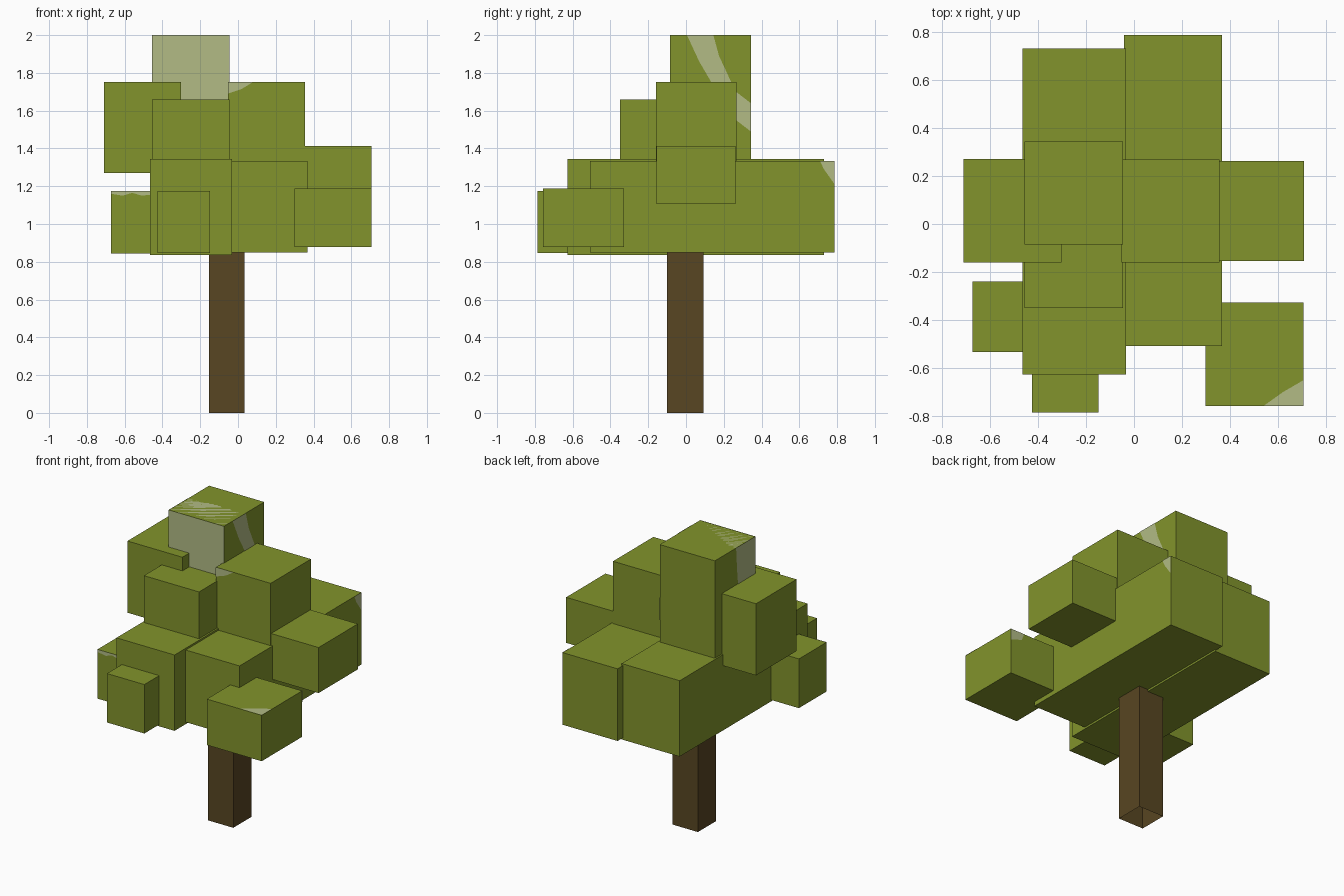
import bpy, bmesh


def material(name, rgb):
    m = bpy.data.materials.new(name)
    m.diffuse_color = (*rgb, 1)
    return m


LEAF = material("leaf_green", (0.223, 0.296, 0.025))
PALE = material("pale_leaf", (0.445, 0.497, 0.235))
BARK = material("bark_brown", (0.098, 0.061, 0.016))


def finish(name, bm, mat):
    mesh = bpy.data.meshes.new(name)
    bm.to_mesh(mesh)
    bm.free()
    mesh.materials.append(mat)
    ob = bpy.data.objects.new(name, mesh)
    bpy.context.collection.objects.link(ob)
    return ob


def box(name, x, y, z, mat=LEAF, open_bottom=False):
    """Box from three (min, max) ranges."""
    bm = bmesh.new()
    bmesh.ops.create_cube(bm, size=1)
    for v in bm.verts:
        for i, r in enumerate((x, y, z)):
            v.co[i] = r[0] if v.co[i] < 0 else r[1]
    if open_bottom:
        bm.normal_update()
        low = [f for f in bm.faces if f.normal.z < -0.5]
        bmesh.ops.delete(bm, geom=low, context='FACES_ONLY')
    finish(name, bm, mat)


def patch(name, axis, side, level, points):
    """Flat pale patch laid on the box face at axis = level, facing side."""
    bm = bmesh.new()
    verts = []
    for p in points:
        co = list(p)
        co.insert(axis, level + side * 0.002)
        verts.append(bm.verts.new(co))
    f = bm.faces.new(verts)
    f.normal_update()
    if f.normal[axis] * side < 0:
        f.normal_flip()
    finish(name, bm, PALE)


# Trunk, open at the base
box("trunk", (-0.153, 0.035), (-0.10, 0.092), (0, 0.90), BARK, True)

# Large lower foliage
box("lower_foliage_left", (-0.465, -0.033), (-0.627, 0.731), (0.835, 1.345))
box("lower_foliage_right", (-0.042, 0.367), (-0.508, 0.787), (0.848, 1.333))

# Upper foliage
box("top_foliage", (-0.455, -0.045), (-0.085, 0.343), (1.30, 2.0))
box("upper_foliage_left", (-0.71, -0.302), (-0.16, 0.27), (1.27, 1.752))
box("upper_foliage_right", (-0.053, 0.355), (-0.16, 0.268), (1.27, 1.752))
box("upper_foliage_front", (-0.455, -0.045), (-0.35, 0.08), (1.30, 1.66))

# Small outer clumps
box("side_clump_right", (0.30, 0.708), (-0.155, 0.262), (1.107, 1.413))
box("corner_clump_right", (0.298, 0.706), (-0.757, -0.327), (0.878, 1.187))
box("side_clump_left", (-0.672, -0.40), (-0.533, -0.24), (0.845, 1.176))
box("front_clump", (-0.425, -0.147), (-0.785, -0.50), (0.847, 1.176))

# Pale patches on the top clump
patch("top_pale", 2, 1, 1.998, [(-0.455, -0.085), (-0.045, -0.085), (-0.045, 0.135),
      (-0.12, 0.13), (-0.24, 0.152), (-0.33, 0.13), (-0.455, 0.115)])
patch("top_front_pale", 1, -1, -0.085, [(-0.455, 1.66), (-0.045, 1.66), (-0.045, 2), (-0.455, 2)])
patch("top_left_pale", 0, -1, -0.455, [(-0.085, 1.72), (0.10, 1.75), (0.11, 1.85), (0.12, 2), (-0.085, 2)])
patch("top_right_pale", 0, 1, -0.045, [(0.005, 2), (0.145, 2), (0.175, 1.89), (0.24, 1.75),
      (0.265, 1.70), (0.343, 1.64), (0.343, 1.49), (0.265, 1.55), (0.14, 1.74), (0.07, 1.86)])

# Pale corners on other clumps
patch("upper_right_pale", 1, -1, -0.16, [(-0.053, 1.752), (0.08, 1.752), (0.02, 1.715), (-0.053, 1.69)])
patch("lower_right_pale", 0, 1, 0.367, [(0.71, 1.333), (0.787, 1.333), (0.787, 1.21), (0.73, 1.29)])
patch("corner_top_pale", 2, 1, 1.187, [(0.54, -0.757), (0.706, -0.757), (0.706, -0.65), (0.62, -0.70)])
patch("corner_back_pale", 1, 1, -0.327, [(0.706, 1.187), (0.60, 1.187), (0.62, 1.14), (0.706, 1.11)])
patch("side_left_pale", 1, -1, -0.533, [(-0.672, 1.176), (-0.465, 1.176), (-0.465, 1.155),
      (-0.51, 1.15), (-0.56, 1.165), (-0.61, 1.15), (-0.672, 1.16)])
